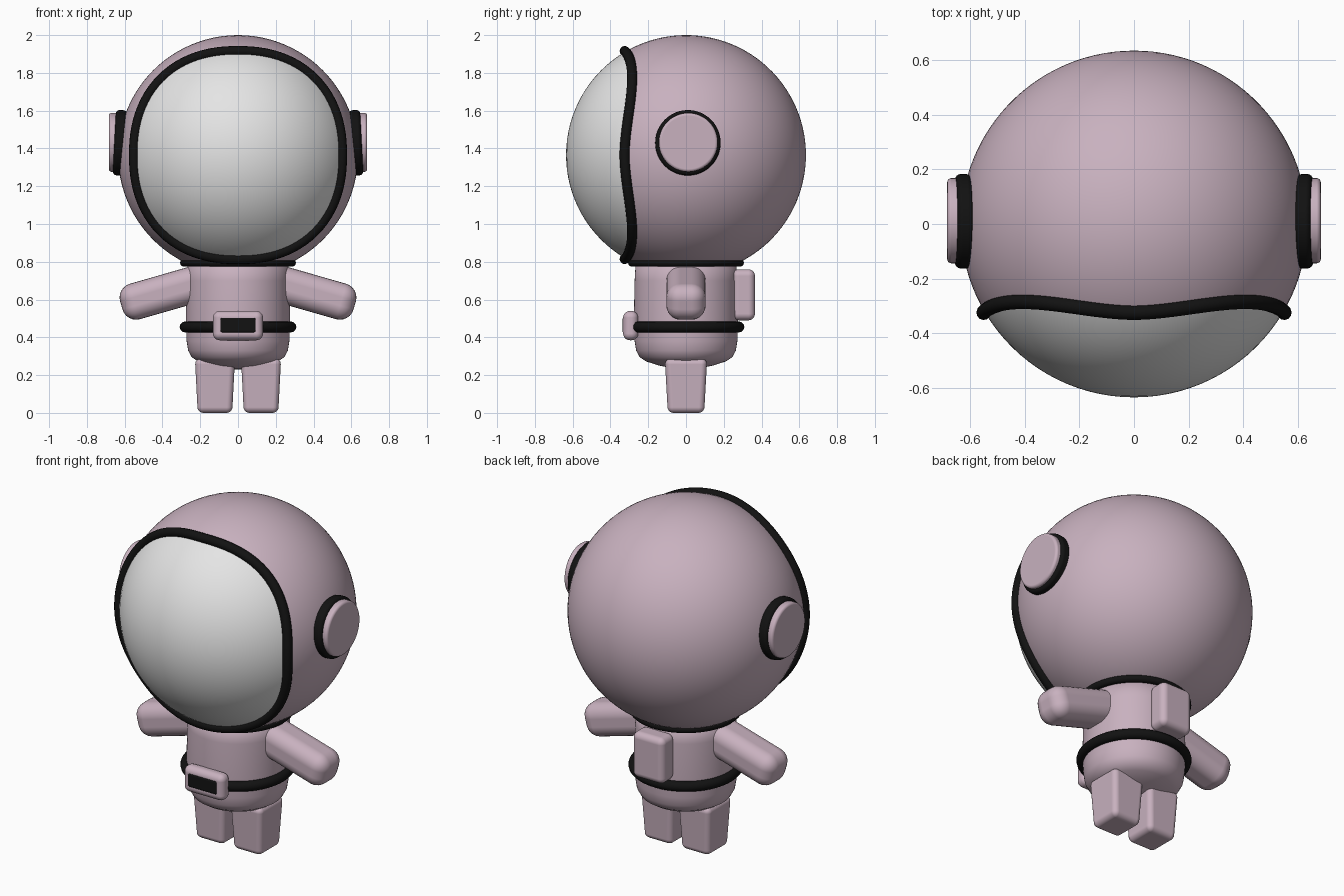
import bpy
import bmesh
from math import sin, cos, pi, sqrt, asin, radians
from mathutils import Vector, Matrix

if "Cube" in bpy.data.objects:
    bpy.data.objects.remove(bpy.data.objects["Cube"])


def material(name, rgb):
    m = bpy.data.materials.new(name)
    m.use_nodes = True
    m.diffuse_color = (*rgb, 1)
    m.node_tree.nodes["Principled BSDF"].inputs["Base Color"].default_value = (*rgb, 1)
    return m


PINK = material("dusty pink", (0.58, 0.44, 0.52))
BLACK = material("black trim", (0.006, 0.006, 0.006))
WHITE = material("visor white", (0.78, 0.78, 0.78))


def finish(bm, name, *mats, bevel=0, segments=4):
    bmesh.ops.recalc_face_normals(bm, faces=bm.faces)
    for f in bm.faces:
        f.smooth = True
    me = bpy.data.meshes.new(name)
    bm.to_mesh(me)
    bm.free()
    for m in mats:
        me.materials.append(m)
    ob = bpy.data.objects.new(name, me)
    bpy.context.collection.objects.link(ob)
    if bevel:
        mod = ob.modifiers.new("round", "BEVEL")
        mod.width, mod.segments = bevel, segments
        mod.limit_method, mod.angle_limit = "ANGLE", radians(40)
        mod.harden_normals = True
    return ob


def box(name, size, loc, mat, bevel, angle=0, taper=1):
    """Rounded box; taper scales its lower end."""
    bm = bmesh.new()
    bmesh.ops.create_cube(bm, size=1)
    for v in bm.verts:
        k = taper if v.co.z < 0 else 1
        v.co = Vector((v.co.x * size[0] * k, v.co.y * size[1] * k, v.co.z * size[2]))
    bm.transform(Matrix.Translation(loc) @ Matrix.Rotation(angle, 4, "Y"))
    return finish(bm, name, mat, bevel=bevel, segments=6)


def disc(name, radius, depth, centre, axis, mat, bevel):
    bm = bmesh.new()
    bmesh.ops.create_cone(bm, cap_ends=True, segments=48, radius1=radius, radius2=radius, depth=depth)
    bm.transform(Matrix.Translation(centre) @ axis.to_track_quat("Z", "Y").to_matrix().to_4x4())
    return finish(bm, name, mat, bevel=bevel)


def lathe(name, profile, mat, closed=False, n=64):
    bm = bmesh.new()
    rings = [[bm.verts.new((r * cos(2 * pi * i / n), r * sin(2 * pi * i / n), z)) for i in range(n)]
             for r, z in profile]
    pairs = list(zip(rings, rings[1:])) + ([(rings[-1], rings[0])] if closed else [])
    for a, b in pairs:
        for i in range(n):
            j = (i + 1) % n
            bm.faces.new((a[i], a[j], b[j], b[i]))
    if not closed:
        bm.faces.new(rings[0])
        bm.faces.new(rings[-1])
    return finish(bm, name, mat)


def hoop(name, major, minor, z):
    section = [(major + minor * cos(t * pi / 6), z + minor * sin(t * pi / 6)) for t in range(12)]
    return lathe(name, section, BLACK, closed=True)


# Helmet: a sphere whose front pole is the visor, split along a squarish outline
R, CZ, N = 0.635, 1.365, 96


def rim_angle(t):
    p = 2.25
    r = 0.547 / (abs(cos(t)) ** p + abs(sin(t)) ** p) ** (1 / p)
    return asin(r / R)


def on_sphere(t, phi, radius=R):
    return Vector((radius * sin(phi) * cos(t), -radius * cos(phi), CZ + radius * sin(phi) * sin(t)))


bm = bmesh.new()
angles = [2 * pi * i / N for i in range(N)]
FRONT, BACK = 16, 36
rings = []
for k in range(1, FRONT + BACK):
    row = []
    for t in angles:
        edge = rim_angle(t)
        phi = edge * k / FRONT if k <= FRONT else edge + (pi - edge) * (k - FRONT) / BACK
        row.append(bm.verts.new(on_sphere(t, phi)))
    rings.append(row)
poles = [bm.verts.new((0, -R, CZ)), bm.verts.new((0, R, CZ))]
for i in range(N):
    j = (i + 1) % N
    bm.faces.new((poles[0], rings[0][i], rings[0][j])).material_index = 1
    bm.faces.new((poles[1], rings[-1][j], rings[-1][i]))
    for k in range(len(rings) - 1):
        f = bm.faces.new((rings[k][i], rings[k + 1][i], rings[k + 1][j], rings[k][j]))
        f.material_index = 1 if k < FRONT - 1 else 0
finish(bm, "helmet", PINK, WHITE)

# Visor rim: a tube that follows the outline
curve = bpy.data.curves.new("visor_rim", "CURVE")
curve.dimensions = "3D"
curve.bevel_depth, curve.bevel_resolution = 0.027, 4
spline = curve.splines.new("POLY")
spline.points.add(N - 1)
spline.use_cyclic_u = True
spline.use_smooth = True
for pt, t in zip(spline.points, angles):
    pt.co = (*on_sphere(t, rim_angle(t), R + 0.004), 1)
curve.materials.append(BLACK)
bpy.context.collection.objects.link(bpy.data.objects.new("visor_rim", curve))

# Torso with rounded base
lathe("torso", [(0.265, 0.82), (0.272, 0.7), (0.276, 0.5), (0.272, 0.38), (0.264, 0.33),
                (0.245, 0.295), (0.21, 0.272), (0.14, 0.25), (0.07, 0.236), (0.02, 0.231)], PINK)
hoop("neck_ring", 0.286, 0.021, 0.795)
hoop("belt", 0.28, 0.029, 0.455)

# Buckle and backpack
box("buckle", (0.265, 0.08, 0.155), (0, -0.293, 0.462), PINK, 0.036)
box("buckle_inset", (0.195, 0.03, 0.085), (0, -0.322, 0.465), BLACK, 0.014)
box("backpack", (0.205, 0.12, 0.27), (0, 0.305, 0.625), PINK, 0.035)

# Paired parts
for side, s in (("left", 1), ("right", -1)):
    axis = Vector((s * cos(0.05), 0, sin(0.05)))
    disc(side + "_ear_pad", 0.173, 0.06, (s * 0.625, 0.01, 1.43), axis, BLACK, 0.02)
    disc(side + "_ear_cap", 0.156, 0.06, (s * 0.654, 0.012, 1.432), Vector((s, 0, 0)), PINK, 0.015)
    box(side + "_arm", (0.47, 0.208, 0.195), (s * 0.392, 0, 0.634), PINK, 0.075, angle=s * radians(16))
    box(side + "_leg", (0.212, 0.224, 0.287), (s * 0.122, 0, 0.1435), PINK, 0.03, taper=0.86)
